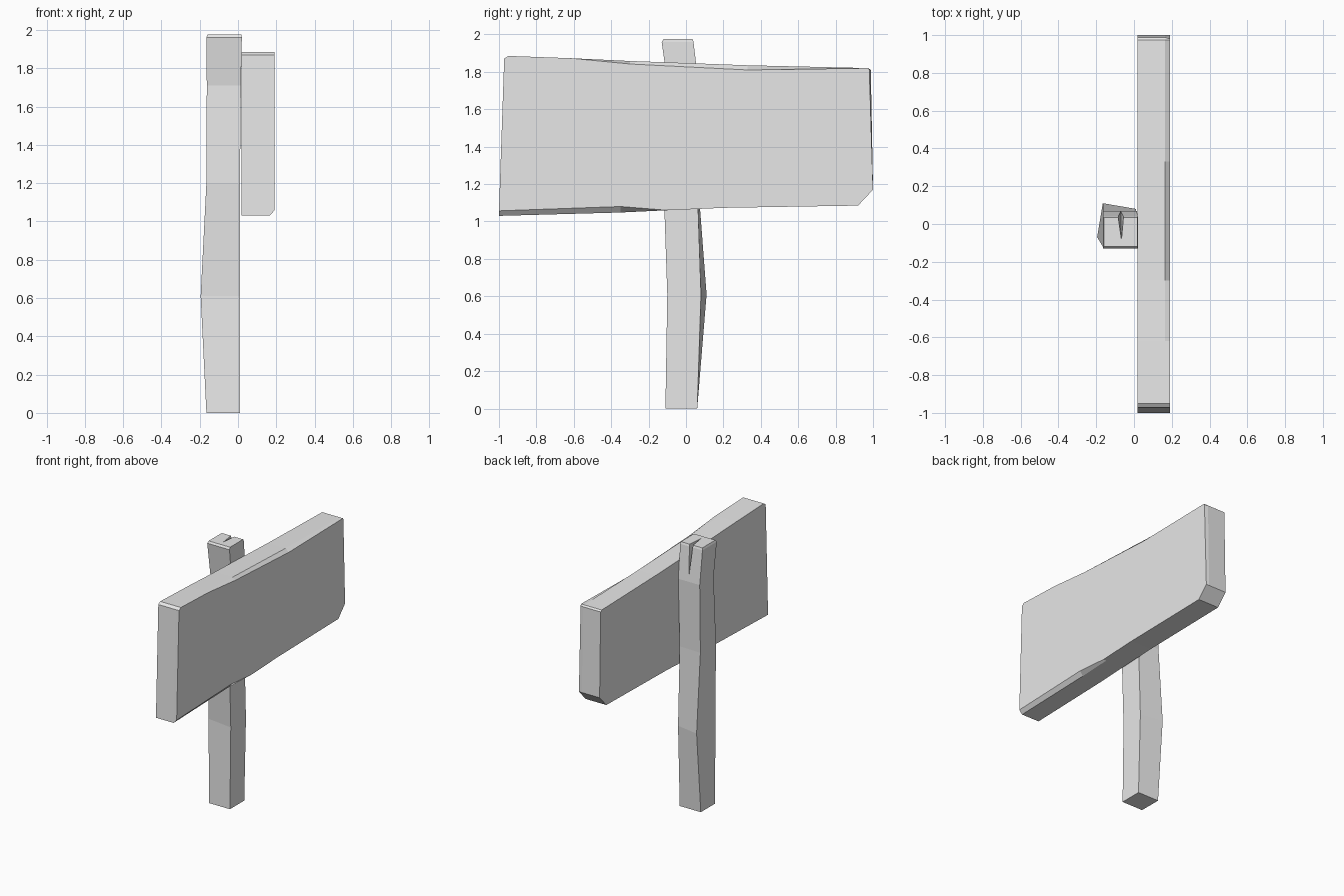
import bpy, bmesh

if "Cube" in bpy.data.objects:
    bpy.data.objects.remove(bpy.data.objects["Cube"])

grey = bpy.data.materials.new("plain_grey")
grey.diffuse_color = (0.8, 0.8, 0.8, 1)
grey.use_nodes = True
grey.node_tree.nodes["Principled BSDF"].inputs["Base Color"].default_value = grey.diffuse_color


def loft(name, rings):
    """Bridge equal-length rings of points and cap both ends."""
    bm = bmesh.new()
    loops = [[bm.verts.new(p) for p in r] for r in rings]
    n = len(loops[0])
    for a, b in zip(loops, loops[1:]):
        for i in range(n):
            j = (i + 1) % n
            bm.faces.new((a[i], a[j], b[j], b[i]))
    bm.faces.new(loops[0][::-1])
    bm.faces.new(loops[-1])
    bmesh.ops.recalc_face_normals(bm, faces=bm.faces)
    me = bpy.data.meshes.new(name)
    bm.to_mesh(me)
    bm.free()
    me.materials.append(grey)
    ob = bpy.data.objects.new(name, me)
    bpy.context.collection.objects.link(ob)
    return ob


# Sign board: worn plank outline (y, z), with shaved edges on the outer face
outline = [(-1, 1.03), (-.35, 1.048), (-.1, 1.06), (.2, 1.073), (.92, 1.085),
           (1, 1.17), (.988, 1.81), (.975, 1.82), (.33, 1.835), (-.3, 1.858),
           (-.62, 1.873), (-.95, 1.885), (-.972, 1.87)]
shaved = {0: (-1, 1.057), 1: (-.35, 1.08), 6: (.98, 1.81),
          8: (.33, 1.81), 9: (-.3, 1.842)}
outer = [shaved.get(i, p) for i, p in enumerate(outline)]
loft("sign_board", [[(x, y, z) for y, z in o] for x, o in
                    ((.018, outline), (.165, outline), (.19, outer))])

# Crooked post: four corners per level, front-left, front-right, back-right, back-left
levels = [
    (0.0, (-.165, -.11), (.01, -.11), (.01, .06), (-.165, .06)),
    (.61, (-.195, -.07), (.01, -.10), (.01, .08), (-.165, .11)),
    (1.20, (-.165, -.12), (.01, -.12), (.01, .06), (-.165, .065)),
    (1.71, (-.163, -.095), (.015, -.095), (.015, .07), (-.163, .07)),
    (1.96, (-.165, -.13), (.02, -.13), (.02, .04), (-.165, .04)),
    (1.975, (-.16, -.12), (.018, -.12), (.018, .035), (-.16, .035)),
]
post = loft("post", [[(x, y, z) for x, y in c] for z, *c in levels])

# Split in the top of the post
cutter = loft("split_cutter", [
    [(-.092, .08, 2.0), (-.05, .08, 2.0), (-.066, -.10, 2.0)],
    [(-.071, .08, 1.73), (-.069, .08, 1.73), (-.07, .075, 1.73)]])
cutter.hide_render = True
cutter.hide_viewport = True
split = post.modifiers.new("split", 'BOOLEAN')
split.operation = 'DIFFERENCE'
split.solver = 'EXACT'
split.object = cutter
